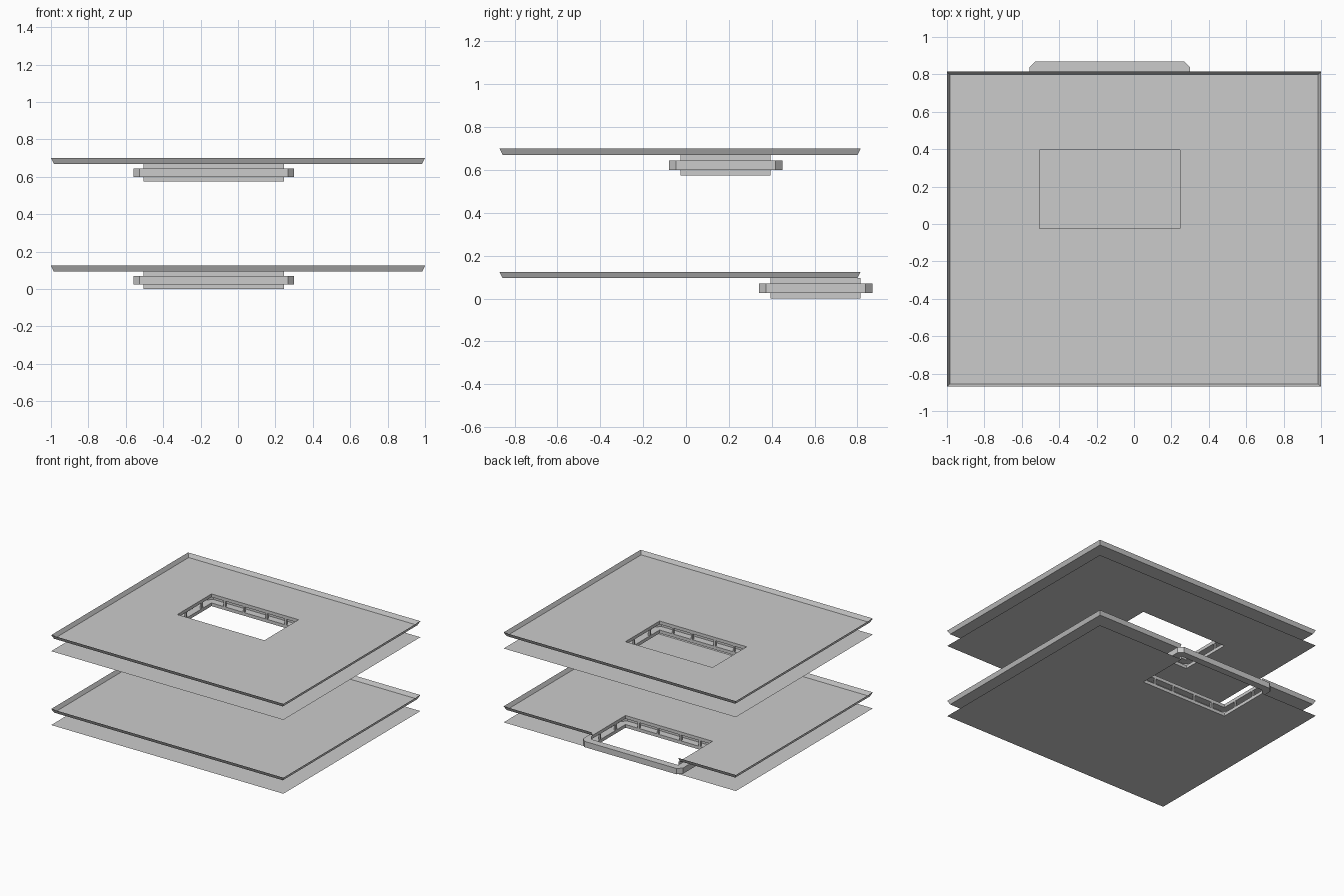
import bpy

if "Cube" in bpy.data.objects:
    bpy.data.objects.remove(bpy.data.objects["Cube"])

X0, X1 = -0.505, 0.245                   # opening in x
RIM = (-1.0, 1.0, -0.87, 0.815)          # outer rectangle of a storey
LIP = 0.015                              # outward flare of the rim
Z_LOW, Z_HIGH, Z_FLOOR, Z_RIM = 0.025, 0.07, 0.095, 0.125
OUT, CH = 0.055, 0.033                   # recess depth and corner chamfer


def make(name, verts, faces):
    me = bpy.data.meshes.new(name)
    me.from_pydata(verts, [], faces)
    me.validate()
    ob = bpy.data.objects.new(name, me)
    bpy.context.collection.objects.link(ob)
    return ob


def quads(name, polys):
    verts = [p for poly in polys for p in poly]
    return make(name, verts, [tuple(range(i, i + 4)) for i in range(0, len(verts), 4)])


def sheet(name, rect, hole, z):
    """Flat sheet with a rectangular opening, possibly open to the back edge."""
    a, b, c, d = rect
    h0, h1 = hole[0], min(hole[1], d)
    parts = [(a, X0, c, d), (X1, b, c, d), (X0, X1, c, h0), (X0, X1, h1, d)]
    quads(name, [[(p, r, z), (q, r, z), (q, s, z), (p, s, z)]
                 for p, q, r, s in parts if q - p > 1e-4 and s - r > 1e-4])


def wall(p, q, z0, z1):
    return [(*p, z0), (*q, z0), (*q, z1), (*p, z1)]


def storey(prefix, y0, base, open_back):
    y1 = y0 + 0.42
    a, b, c, d = RIM
    inner = (a + LIP, b - LIP, c + LIP, d - LIP)
    e, f, g, h = inner
    zf, zr = base + Z_FLOOR, base + Z_RIM

    # ceiling sheet below and floor sheet above
    sheet(prefix + "_ceiling", RIM, (y0, y1), base)
    sheet(prefix + "_floor", inner, (y0, y1), zf)

    # flared rim, interrupted where the opening meets the back edge
    def flare(p, q, r, s):
        return [(*p, zf), (*q, zf), (*r, zr), (*s, zr)]
    rim = [flare((e, g), (f, g), (b, c), (a, c)),
           flare((f, g), (f, h), (b, d), (b, c)),
           flare((e, h), (e, g), (a, c), (a, d))]
    if open_back:
        rim += [flare((f, h), (X1, h), (X1, d), (b, d)),
                flare((X0, h), (e, h), (a, d), (X0, d))]
    else:
        rim.append(flare((f, h), (e, h), (a, d), (b, d)))
    quads(prefix + "_rim", rim)

    # straight opening walls above and below the recess
    cs = [(X0, y0), (X1, y0), (X1, y1), (X0, y1)]
    polys = []
    for k in range(4):
        if open_back and k == 2:
            continue
        for z0, z1 in ((0, Z_LOW), (Z_HIGH, Z_FLOOR)):
            polys.append(wall(cs[k], cs[(k + 1) % 4], base + z0, base + z1))
    quads(prefix + "_opening_walls", polys)

    # recessed ring with chamfered corners
    p, q, r, s = X0 - OUT, X1 + OUT, y0 - OUT, y1 + OUT
    octo = [(p + CH, r), (q - CH, r), (q, r + CH), (q, s - CH),
            (q - CH, s), (p + CH, s), (p, s - CH), (p, r + CH)]
    zl, zh = base + Z_LOW, base + Z_HIGH
    verts = [(*v, z) for z in (zl, zh) for v in octo + cs]
    faces = [(i, (i + 1) % 8, (i + 1) % 8 + 12, i + 12) for i in range(8)]
    for k in range(4):
        n = (k + 1) % 4
        low = [(2 * k, 8 + k, 8 + n, 2 * k + 1),
               (2 * k + 1, 8 + n, (2 * k + 2) % 8)]
        faces += low + [tuple(12 + i for i in reversed(fc)) for fc in low]
    make(prefix + "_recess_ring", verts, faces)

    # small posts bridging the recess
    t = 0.007
    spots = [(X0 + u * (X1 - X0), y) for u in (0.15, 0.37, 0.63, 0.85)
             for y in (y0 - t, y1 + t)]
    spots += [(x, y0 + u * (y1 - y0)) for u in (0.27, 0.73) for x in (X0 - t, X1 + t)]
    polys = []
    for x, y in spots:
        pc = [(x - t, y - t), (x + t, y - t), (x + t, y + t), (x - t, y + t)]
        polys += [wall(pc[k], pc[(k + 1) % 4], zl, zh) for k in range(4)]
    quads(prefix + "_posts", polys)


storey("lower", 0.395, 0.0, True)
storey("upper", -0.025, 0.575, False)
